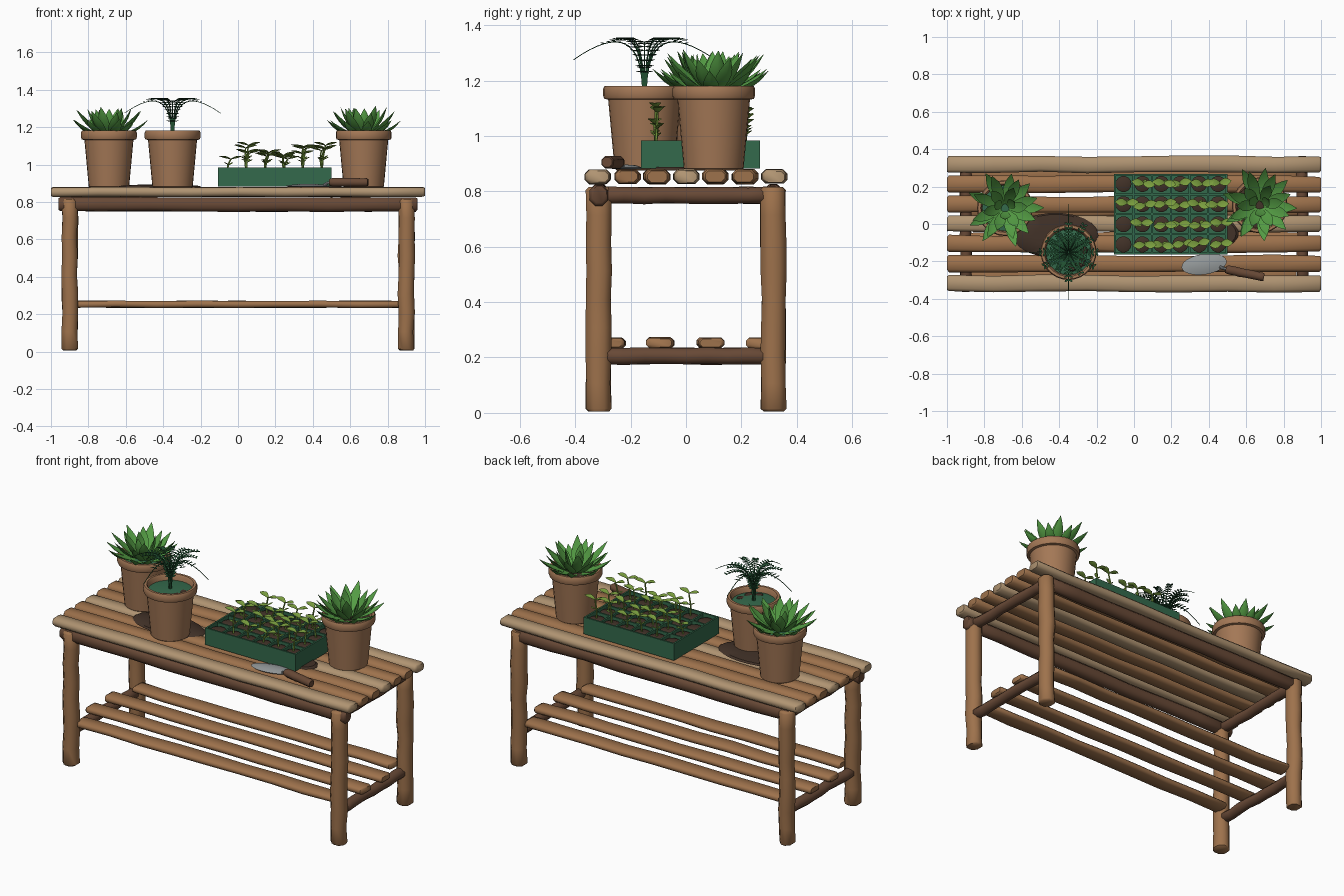
import bpy, bmesh, math, random
from mathutils import Vector

random.seed(4)
cube = bpy.data.objects.get("Cube")
if cube:
    bpy.data.objects.remove(cube)


def material(name, *rgb):
    lin = [(c / 255 / 12.92) if c < 11 else ((c / 255 + 0.055) / 1.055) ** 2.4 for c in rgb]
    m = bpy.data.materials.new(name)
    m.use_nodes = True
    m.diffuse_color = (*lin, 1)
    m.node_tree.nodes["Principled BSDF"].inputs["Base Color"].default_value = (*lin, 1)
    return m


PALE = material("pale wood", 176, 148, 114)
WOOD = material("brown wood", 158, 114, 76)
DARK = material("dark wood", 104, 73, 54)
CLAY = material("terracotta", 164, 120, 86)
TRAY = material("tray green", 52, 106, 76)
SOIL = material("soil", 66, 50, 40)
STEEL = material("steel", 150, 155, 156)
LEAF = material("leaf green", 84, 156, 68)
SPROUT = material("sprout green", 128, 166, 66)
FERN = material("fern green", 34, 82, 50)


def finish(name, bm, mat, angle=40):
    bmesh.ops.recalc_face_normals(bm, faces=bm.faces)
    for f in bm.faces:
        f.smooth = True
    for e in bm.edges:
        e.smooth = e.calc_face_angle(0) < math.radians(angle)
    me = bpy.data.meshes.new(name)
    bm.to_mesh(me)
    bm.free()
    me.materials.append(mat)
    ob = bpy.data.objects.new(name, me)
    bpy.context.collection.objects.link(ob)
    return ob


def loft(bm, rings):
    """Skin a list of closed rings and cap both ends."""
    vs = [[bm.verts.new(p) for p in r] for r in rings]
    n = len(vs[0])
    for a, b in zip(vs, vs[1:]):
        for i in range(n):
            j = (i + 1) % n
            bm.faces.new((a[i], a[j], b[j], b[i]))
    bm.faces.new(vs[0][::-1])
    bm.faces.new(vs[-1])


def beam(name, p0, p1, w, h, mat, wobble=0.004):
    """Hand-hewn timber: w across, h along the other cross axis."""
    p0, p1 = Vector(p0), Vector(p1)
    d = (p1 - p0).normalized()
    side = Vector((1, 0, 0)) if abs(d.z) > 0.5 else d.cross(Vector((0, 0, 1))).normalized()
    up = side.cross(d)
    c = 0.3 * min(w, h)
    outline = [(w / 2, h / 2 - c), (w / 2 - c, h / 2), (c - w / 2, h / 2), (-w / 2, h / 2 - c),
               (-w / 2, c - h / 2), (c - w / 2, -h / 2), (w / 2 - c, -h / 2), (w / 2, c - h / 2)]
    length = (p1 - p0).length
    stops = [0, 0.01 / length] + [k / 8 for k in range(1, 8)] + [1 - 0.01 / length, 1]
    rings = []
    for t in stops:
        s = 0.8 if t in (0, 1) else 1 + random.uniform(-0.05, 0.05)
        o = side * random.uniform(-wobble, wobble) + up * random.uniform(-wobble, wobble) / 2
        rings.append([p0.lerp(p1, t) + o + side * a * s + up * b * s for a, b in outline])
    bm = bmesh.new()
    loft(bm, rings)
    return finish(name, bm, mat, 50)


def lathe(name, profile, at, mat, n=28, sx=1, sy=1):
    bm = bmesh.new()
    loft(bm, [[Vector((at[0] + r * sx * math.cos(a), at[1] + r * sy * math.sin(a), at[2] + z))
               for a in [math.tau * i / n for i in range(n)]] for r, z in profile])
    return finish(name, bm, mat)


def tube(bm, pts, r0, r1, n=5):
    rings = []
    for i, p in enumerate(pts):
        d = (pts[min(i + 1, len(pts) - 1)] - pts[max(i - 1, 0)]).normalized()
        a = d.orthogonal().normalized()
        b = d.cross(a)
        r = r0 + (r1 - r0) * i / (len(pts) - 1)
        rings.append([p + r * (a * math.cos(math.tau * k / n) + b * math.sin(math.tau * k / n))
                      for k in range(n)])
    loft(bm, rings)


def blade(bm, base, azimuth, length, width, tilt0, tilt1, n=7):
    """Cupped leaf whose tilt changes from tilt0 to tilt1 (degrees)."""
    out = Vector((math.cos(azimuth), math.sin(azimuth), 0))
    side = Vector((-out.y, out.x, 0))
    p, rings = Vector(base), []
    for i in range(n + 1):
        t = i / n
        e = math.radians(tilt0 + (tilt1 - tilt0) * t)
        d = out * math.cos(e) + Vector((0, 0, math.sin(e)))
        up = d.cross(side)
        w = width / 2 * max(math.sin(math.pi * (0.1 + 0.9 * t ** 1.2)), 0.04)
        rings.append([p + side * w, p - up * w * 0.2, p - side * w, p - up * w * 0.55])
        p = p + d * length / n
    loft(bm, rings)


def box(bm, x0, x1, y0, y1, z0, z1):
    loft(bm, [[Vector((x, y, z)) for x, y in ((x0, y0), (x1, y0), (x1, y1), (x0, y1))]
              for z in (z0, z1)])


# Table top slats
for i in range(7):
    y = (i - 3) * 0.106
    beam(f"top_slat_{i + 1}", (-1, y, 0.853), (1, y, 0.853), 0.088, 0.05,
         PALE if i in (0, 3, 6) else WOOD)

# Legs, aprons and end rails
for sy, label, reach in ((-1, "front", 0.96), (1, "back", 0.92)):
    y = sy * 0.315
    beam(f"{label}_apron", (-reach, y, 0.787), (reach, y, 0.787), 0.064, 0.075, DARK)
    for sx, hand in ((-1, "right"), (1, "left")):
        beam(f"{label}_{hand}_leg", (sx * 0.9, y, 0.005), (sx * 0.9, y, 0.815), 0.084, 0.09, WOOD)
for sx, hand in ((-1, "right"), (1, "left")):
    beam(f"{hand}_upper_rail", (sx * 0.9, -0.3, 0.785), (sx * 0.9, 0.3, 0.785), 0.06, 0.06, DARK)
    beam(f"{hand}_lower_rail", (sx * 0.9, -0.3, 0.205), (sx * 0.9, 0.3, 0.205), 0.06, 0.06, DARK)

# Lower shelf slats
for i, y in enumerate((-0.27, -0.093, 0.09, 0.27)):
    reach = 0.87 if abs(y) > 0.2 else 0.93
    beam(f"shelf_slat_{i + 1}", (-reach, y, 0.253), (reach, y, 0.253), 0.096, 0.036, WOOD)

# Clay pots with their fill
POT = [(0.1, 0), (0.108, 0.006), (0.131, 0.255), (0.145, 0.258), (0.149, 0.268), (0.149, 0.295),
       (0.144, 0.305), (0.13, 0.305), (0.124, 0.295), (0.12, 0.255)]
pots = {"right": (-0.69, 0.085), "middle": (-0.35, -0.15), "left": (0.672, 0.1)}
for label, (x, y) in pots.items():
    lathe(f"{label}_pot", POT, (x, y, 0.876), CLAY)
    lathe(f"{label}_pot_fill", [(0.122, 0), (0.122, 0.012), (0.06, 0.02)], (x, y, 1.135),
          SOIL if label == "left" else TRAY)
for dx, dy, r in ((0.06, -0.05, 0.035), (0.02, -0.08, 0.025), (0.08, 0.01, 0.025)):
    lathe("bare_soil_patch", [(r, 0), (r * 0.8, 0.006)], (-0.35 + dx, -0.15 + dy, 1.148), SOIL, 9)

# Rosette plants
for label in ("right", "left"):
    x, y = pots[label]
    bm = bmesh.new()
    for count, length, tilt0, tilt1, turn in ((9, 0.205, 12, 42, 0), (8, 0.215, 32, 50, 0.35),
                                              (6, 0.19, 50, 62, 0.1), (3, 0.15, 68, 80, 0.6)):
        for k in range(count):
            a = math.tau * k / count + turn + random.uniform(-0.12, 0.12)
            base = (x + 0.015 * math.cos(a), y + 0.015 * math.sin(a), 1.15)
            blade(bm, base, a, length * random.uniform(0.92, 1.08), 0.058, tilt0, tilt1)
    finish(f"{label}_rosette", bm, LEAF, 60)

# Fern: arching fronds carrying paired leaflets
bm = bmesh.new()
cx, cy = pots["middle"]
for k in range(12):
    a = math.tau * k / 12
    long = k % 3 == 0
    reach, drop, peak = (0.25, 1.275, 1.45) if long else (random.uniform(0.1, 0.16), 1.345, 1.39)
    out = Vector((math.cos(a), math.sin(a), 0))
    path = []
    for i in range(17):
        t = i / 16
        z = 1.15 * (1 - t) ** 2 + 2 * peak * t * (1 - t) + drop * t * t
        path.append(Vector((cx, cy, z)) + out * (0.006 + reach * t * t))
    tube(bm, path, 0.004, 0.0018, 4)
    for i in range(3, 13 if long else 17):
        size = 0.042 * (1 - 0.5 * i / 16) if i > 6 else 0.028
        for s in (-1, 1):
            blade(bm, path[i], a + s * 1.1, size, 0.012, 18, -10, 3)
finish("fern", bm, FERN, 60)

# Seed tray: body, walls and dividers
X0, X1, Y0, Y1 = -0.107, 0.5, -0.163, 0.268
bm = bmesh.new()
box(bm, X0 + 0.004, X1 - 0.004, Y0 + 0.004, Y1 - 0.004, 0.884, 0.95)
for i in range(7):
    x = X0 + 0.005 + i * (X1 - X0 - 0.01) / 6
    box(bm, x - 0.005, x + 0.005, Y0, Y1, 0.882, 0.984 if i in (0, 6) else 0.978)
for j in range(5):
    y = Y0 + 0.005 + j * (Y1 - Y0 - 0.01) / 4
    box(bm, X0, X1, y - 0.005, y + 0.005, 0.882, 0.984 if j in (0, 4) else 0.978)
finish("seed_tray", bm, TRAY)

# Soil plugs and seedlings
sprouts = bmesh.new()
heights = (1.03, 1.095, 1.08, 1.05, 1.085, 1.095)
for j in range(4):
    for i in range(6):
        x = X0 + (i + 0.5) * (X1 - X0) / 6
        y = Y0 + (j + 0.5) * (Y1 - Y0) / 4
        lathe("soil_plug", [(0.043, 0), (0.043, 0.018), (0.03, 0.024)], (x, y, 0.948), SOIL, 14)
        if i == 0 and j != 2:
            continue
        top = Vector((x + random.uniform(-0.005, 0.025), y + random.uniform(-0.008, 0.008),
                      heights[i] + random.uniform(-0.035, 0.012)))
        foot = Vector((x, y, 0.965))
        tube(sprouts, [foot, foot.lerp(top, 0.5) + Vector((-0.006, 0, 0)), top], 0.006, 0.004)
        for a in (0, math.pi):
            blade(sprouts, top, a + random.uniform(-0.25, 0.25), 0.068, 0.042, 35, -20, 5)
        low = foot.lerp(top, 0.5)
        for a in (0.6, 3.6):
            blade(sprouts, low, a + random.uniform(-0.4, 0.4), 0.035, 0.018, 40, 0, 4)
finish("seedlings", sprouts, SPROUT, 60)

# Spilled soil
lathe("soil_spill", [(1, 0), (0.93, 0.01), (0.5, 0.016)], (-0.42, -0.06, 0.876), SOIL, 22, 0.23, 0.12)
lathe("small_soil_spill", [(1, 0), (0.8, 0.012)], (0.49, -0.05, 0.876), SOIL, 14, 0.07, 0.07)

# Trowel
scoop = lathe("trowel_blade", [(0.9, 0), (1, 0.006), (0.6, 0.014), (0.1, 0.016)],
              (0, 0, 0), STEEL, 24, 0.122, 0.055)
scoop.location = (0.375, -0.215, 0.88)
scoop.rotation_euler.z = 0.15
bm = bmesh.new()
tube(bm, [Vector(p) for p in ((0.46, -0.23, 0.89), (0.48, -0.238, 0.902), (0.51, -0.245, 0.905))],
     0.008, 0.008, 8)
finish("trowel_neck", bm, STEEL)
beam("trowel_handle", (0.49, -0.242, 0.905), (0.695, -0.285, 0.905), 0.046, 0.044, DARK, 0.001)
